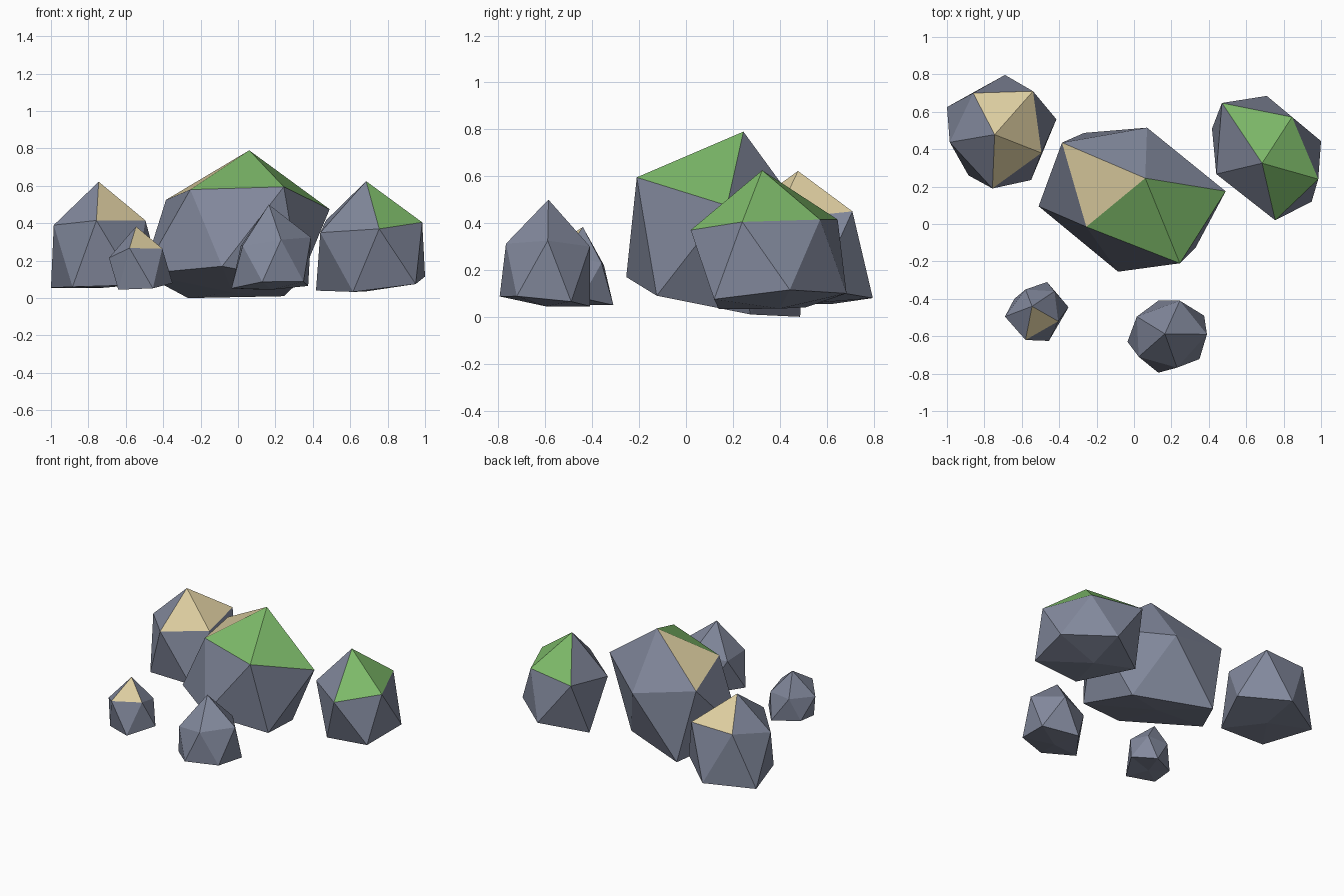
import bpy
import bmesh


def make_material(name, rgb):
    mat = bpy.data.materials.new(name)
    mat.diffuse_color = (*rgb, 1.0)
    return mat


STONE = make_material("slate_grey", (0.225, 0.25, 0.335))
MOSS = make_material("moss_green", (0.21, 0.50, 0.145))
SAND = make_material("sand_tan", (0.72, 0.61, 0.35))


def rock(name, apex, upper, lower, base, caps):
    """Twenty-sided boulder: a peak, two staggered rings of five and a base.
    caps maps the index of a peak face to its material slot."""
    bm = bmesh.new()
    top, bottom = bm.verts.new(apex), bm.verts.new(base)
    u = [bm.verts.new(p) for p in upper]
    w = [bm.verts.new(p) for p in lower]
    for i in range(5):
        j = (i + 1) % 5
        bm.faces.new((top, u[i], u[j])).material_index = caps.get(i, 0)
        bm.faces.new((u[i], w[i], u[j]))
        bm.faces.new((w[i], w[j], u[j]))
        bm.faces.new((bottom, w[j], w[i]))
    bmesh.ops.recalc_face_normals(bm, faces=bm.faces)
    mesh = bpy.data.meshes.new(name)
    bm.to_mesh(mesh)
    bm.free()
    for mat in (STONE, MOSS, SAND):
        mesh.materials.append(mat)
    obj = bpy.data.objects.new(name, mesh)
    bpy.context.collection.objects.link(obj)


# Large central boulder, mossy front and one sandy face
rock("large_boulder", (0.06, 0.245, 0.79),
     [(-0.385, 0.435, 0.525), (-0.255, -0.015, 0.58), (0.245, -0.21, 0.595),
      (0.49, 0.175, 0.475), (0.07, 0.515, 0.42)],
     [(-0.51, 0.095, 0.13), (-0.085, -0.255, 0.17), (0.33, -0.125, 0.09),
      (0.245, 0.275, 0.01), (-0.267, 0.487, 0.0)],
     (-0.03, 0.2, 0.03), {0: 2, 1: 1, 2: 1})

# Right boulder with a mossy cap
rock("right_boulder", (0.685, 0.325, 0.625),
     [(0.47, 0.647, 0.415), (0.44, 0.267, 0.35), (0.755, 0.02, 0.37),
      (0.985, 0.24, 0.405), (0.845, 0.572, 0.415)],
     [(0.417, 0.51, 0.04), (0.615, 0.14, 0.033), (0.95, 0.12, 0.075),
      (1.0, 0.443, 0.115), (0.71, 0.685, 0.10)],
     (0.68, 0.4, 0.035), {2: 1, 3: 1, 4: 1})

# Left boulder with a sandy cap
rock("left_boulder", (-0.745, 0.478, 0.622),
     [(-0.54, 0.71, 0.45), (-0.86, 0.70, 0.44), (-0.985, 0.437, 0.39),
      (-0.757, 0.19, 0.415), (-0.495, 0.38, 0.415)],
     [(-0.69, 0.797, 0.08), (-1.0, 0.625, 0.055), (-0.885, 0.26, 0.06),
      (-0.55, 0.235, 0.07), (-0.415, 0.56, 0.12)],
     (-0.72, 0.5, 0.055), {0: 2, 3: 2, 4: 2})

# Small front-left stone with one sandy face
rock("small_stone", (-0.545, -0.44, 0.383),
     [(-0.69, -0.495, 0.215), (-0.58, -0.62, 0.267), (-0.405, -0.52, 0.265),
      (-0.425, -0.36, 0.23), (-0.58, -0.35, 0.22)],
     [(-0.64, -0.55, 0.045), (-0.455, -0.625, 0.052), (-0.35, -0.445, 0.08),
      (-0.465, -0.31, 0.05), (-0.64, -0.40, 0.06)],
     (-0.52, -0.47, 0.05), {1: 2})

# Plain front stone
rock("front_stone", (0.165, -0.587, 0.50),
     [(0.23, -0.768, 0.312), (0.39, -0.59, 0.325), (0.245, -0.41, 0.30),
      (0.015, -0.495, 0.28), (0.025, -0.71, 0.28)],
     [(0.35, -0.722, 0.088), (0.375, -0.49, 0.065), (0.13, -0.41, 0.045),
      (-0.035, -0.63, 0.052), (0.13, -0.795, 0.087)],
     (0.18, -0.6, 0.045), {})
